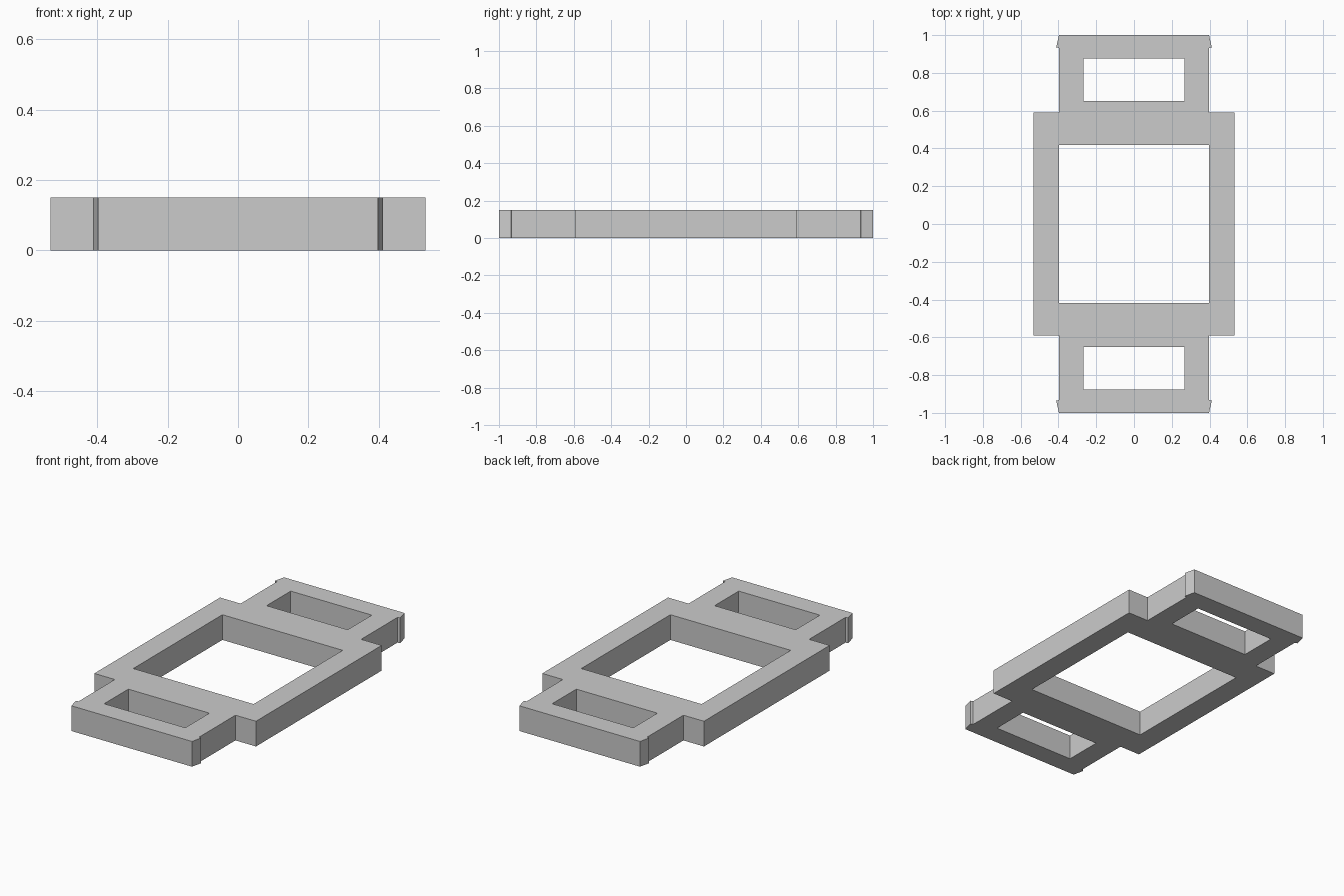
import bpy

cube = bpy.data.objects.get("Cube")
if cube:
    bpy.data.objects.remove(cube, do_unlink=True)

HEIGHT = 0.15

grey = bpy.data.materials.new("light grey")
grey.use_nodes = True
colour = (0.6, 0.6, 0.6, 1)
grey.diffuse_color = colour
grey.node_tree.nodes["Principled BSDF"].inputs["Base Color"].default_value = colour


def rectangle(half_x, y0, y1):
    return [(-half_x, y0), (half_x, y0), (half_x, y1), (-half_x, y1)]


# Quarter outline: end edge, snap barb, neck, side rail; mirrored to all corners
quarter = [(0.397, 1.0), (0.412, 0.935), (0.397, 0.932),
           (0.397, 0.591), (0.532, 0.591)]
right_half = quarter + [(x, -y) for x, y in reversed(quarter)]
outline = right_half + [(-x, y) for x, y in reversed(right_half)]

# Large centre window and a smaller slot in each end tab
loops = [outline,
         rectangle(0.396, -0.419, 0.419),
         rectangle(0.267, 0.65, 0.877),
         rectangle(0.267, -0.877, -0.65)]

# Filled flat profile extruded to the frame's thickness
profile = bpy.data.curves.new("frame_profile", "CURVE")
profile.dimensions = "2D"
profile.fill_mode = "BOTH"
profile.extrude = HEIGHT / 2
for loop in loops:
    spline = profile.splines.new("POLY")
    spline.points.add(len(loop) - 1)
    for point, (x, y) in zip(spline.points, loop):
        point.co = (x, y, 0, 1)
    spline.use_cyclic_u = True
profile.materials.append(grey)

frame = bpy.data.objects.new("frame", profile)
frame.location.z = HEIGHT / 2
bpy.context.collection.objects.link(frame)

# Turn the profile into a flat-shaded mesh
bpy.ops.object.select_all(action="DESELECT")
frame.select_set(True)
bpy.context.view_layer.objects.active = frame
bpy.ops.object.convert(target="MESH")
bpy.ops.object.shade_flat()
